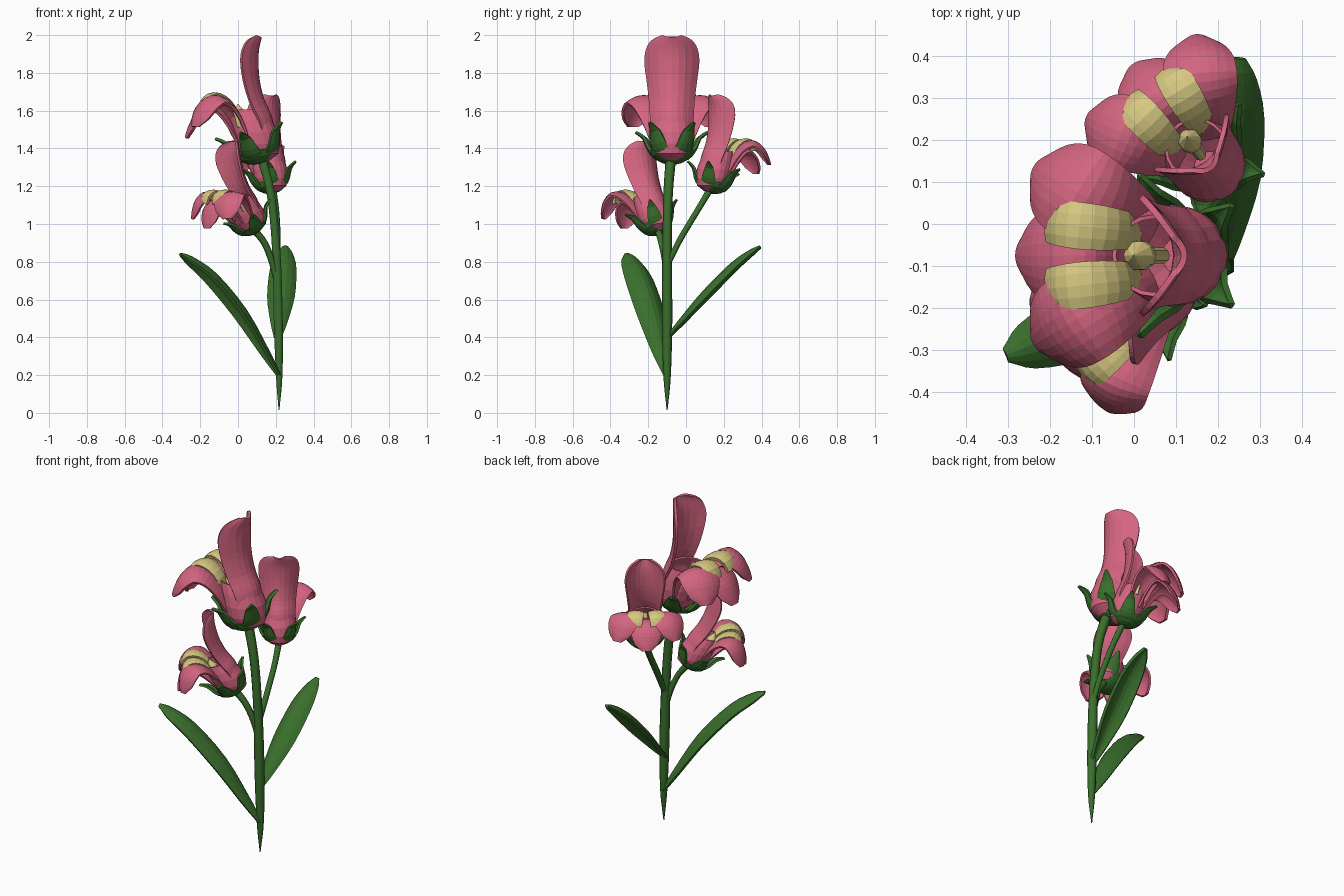
import bpy, math
from math import radians as rad, cos, sin, pi
from mathutils import Matrix, Vector

if "Cube" in bpy.data.objects:
    bpy.data.objects.remove(bpy.data.objects["Cube"])


def mat(name, rgb):
    m = bpy.data.materials.new(name)
    m.diffuse_color = (*rgb, 1)
    m.use_nodes = True
    m.node_tree.nodes["Principled BSDF"].inputs["Base Color"].default_value = m.diffuse_color
    return m


PINK = mat("petal_pink", (0.66, 0.13, 0.22))
GREEN = mat("leaf_green", (0.042, 0.16, 0.025))
YELLOW = mat("palate_yellow", (0.68, 0.58, 0.22))


def make(name, verts, faces, material, M, thick=0.0):
    me = bpy.data.meshes.new(name)
    me.from_pydata([M @ Vector(v) for v in verts], [], faces)
    me.materials.append(material)
    ob = bpy.data.objects.new(name, me)
    bpy.context.collection.objects.link(ob)
    if thick:
        s = ob.modifiers.new("thickness", 'SOLIDIFY')
        s.thickness, s.offset = thick, 0
    return ob


def smooth_path(pts, sub):
    # Catmull-Rom through tuples of any length
    p = [Vector(q) for q in pts]
    p = [2 * p[0] - p[1]] + p + [2 * p[-1] - p[-2]]
    out = []
    for i in range(1, len(p) - 2):
        a, b, c, d = p[i - 1:i + 3]
        for k in range(sub):
            t = k / sub
            out.append(0.5 * (2 * b + (c - a) * t + (2 * a - 5 * b + 4 * c - d) * t * t
                              + (3 * b - a - 3 * c + d) * t ** 3))
    return out + [p[-2]]


def sheet(name, pts, az, bow, material, M, thick, nv=8, sub=3, shift=0.0):
    # curved blade: pts are (reach, height, half width), bow bends the edges along the normal
    rows = smooth_path(pts, sub)
    a, s = Vector((cos(az), sin(az), 0)), Vector((-sin(az), cos(az), 0))
    verts, faces = [], []
    for i, q in enumerate(rows):
        t = rows[min(i + 1, len(rows) - 1)] - rows[max(i - 1, 0)]
        n = (a * -t[1] + Vector((0, 0, t[0]))).normalized()
        w = max(q[2], 0.004)
        for j in range(nv + 1):
            k = 2 * j / nv - 1
            verts.append(a * q[0] + Vector((0, 0, q[1])) + s * (w * k + shift) + n * (bow * w * k * k))
    for i in range(len(rows) - 1):
        for j in range(nv):
            b = i * (nv + 1) + j
            faces.append((b, b + 1, b + nv + 2, b + nv + 1))
    return make(name, verts, faces, material, M, thick)


def lathe(name, rings, material, M, sides=16, thick=0.0):
    # rings are (offset, height, radius)
    verts, faces = [], []
    for u, z, r in rings:
        verts += [(u + r * cos(2 * pi * k / sides), r * sin(2 * pi * k / sides), z) for k in range(sides)]
    for i in range(len(rings) - 1):
        for k in range(sides):
            b, c = i * sides, (k + 1) % sides
            faces.append((b + k, b + c, b + sides + c, b + sides + k))
    faces.append(tuple(reversed(range(sides))))
    return make(name, verts, faces, material, M, thick)


def stem(name, pts, depth):
    # pts are x, y, z, relative radius
    rows = smooth_path(pts, 4)
    cu = bpy.data.curves.new(name, 'CURVE')
    cu.dimensions = '3D'
    cu.bevel_depth, cu.bevel_resolution, cu.use_fill_caps = depth, 1, True
    sp = cu.splines.new('POLY')
    sp.points.add(len(rows) - 1)
    for p, q in zip(sp.points, rows):
        p.co, p.radius = (q[0], q[1], q[2], 1), max(q[3], 0.05)
    cu.materials.append(GREEN)
    bpy.context.collection.objects.link(bpy.data.objects.new(name, cu))


HOOD = [(-0.075, 0.15, 0.105), (-0.055, 0.24, 0.11), (-0.015, 0.33, 0.115), (0.008, 0.43, 0.128),
        (0.014, 0.52, 0.14), (0.012, 0.58, 0.132), (0.004, 0.625, 0.10), (-0.004, 0.655, 0.045)]
LOBE_MID = [(0.10, 0.10, 0.06), (0.15, 0.20, 0.08), (0.21, 0.28, 0.10), (0.28, 0.29, 0.11),
            (0.34, 0.24, 0.105), (0.375, 0.17, 0.08), (0.39, 0.12, 0.03)]
LOBE_SIDE = [(0.09, 0.12, 0.07), (0.14, 0.23, 0.09), (0.21, 0.315, 0.105), (0.29, 0.34, 0.11),
             (0.355, 0.295, 0.105), (0.39, 0.23, 0.08), (0.405, 0.18, 0.03)]
PALATE = [(0.11, 0.18, 0.04), (0.14, 0.28, 0.043), (0.19, 0.335, 0.05), (0.25, 0.353, 0.053),
          (0.30, 0.33, 0.05), (0.325, 0.28, 0.045)]
SEPAL = [(0.03, 0.0, 0.03), (0.09, 0.02, 0.05), (0.13, 0.07, 0.045), (0.155, 0.13, 0.028), (0.20, 0.17, 0.004)]


def flower(tag, loc, heading, tilt, size):
    M = Matrix.Translation(loc) @ Matrix.Rotation(rad(heading), 4, 'Z') \
        @ Matrix.Rotation(rad(tilt), 4, 'Y') @ Matrix.Scale(size, 4)
    # corolla tube and upright hood
    lathe(tag + "_tube", [(0, 0.005, 0.05), (0, 0.04, 0.095), (0.01, 0.09, 0.112), (0.025, 0.15, 0.116),
                          (0.045, 0.21, 0.108), (0.07, 0.27, 0.092)], PINK, M, 20, 0.01 * size)
    sheet(tag + "_hood", HOOD, 0, -0.6, PINK, M, 0.015 * size)
    # lower lip
    sheet(tag + "_middle_lobe", LOBE_MID, 0, -0.3, PINK, M, 0.015 * size)
    for side, sg in (("left", 1), ("right", -1)):
        sheet(f"{tag}_{side}_lobe", LOBE_SIDE, sg * rad(31), -0.35, PINK, M, 0.015 * size)
        sheet(f"{tag}_{side}_palate", PALATE, sg * rad(6), -0.2, YELLOW, M, 0.02 * size, 4, 2, sg * 0.045)
    # pistil
    lathe(tag + "_pistil", [(0.05, 0.06, 0.02), (0.09, 0.19, 0.02), (0.098, 0.22, 0.036),
                            (0.105, 0.25, 0.035), (0.112, 0.28, 0.016), (0.116, 0.30, 0.002)], YELLOW, M, 10)
    # calyx cup and sepals
    C = M @ Matrix.Rotation(rad(14), 4, 'Y')
    lathe(tag + "_calyx", [(0, -0.01, 0.03), (0, 0.0, 0.06), (0, 0.025, 0.098), (0, 0.055, 0.112)],
          GREEN, C, 15, 0.01 * size)
    for k in range(5):
        sheet(f"{tag}_sepal_{k + 1}", SEPAL, 2 * pi * k / 5, 0.3, GREEN, C, 0.016 * size, 4, 2)


flower("top_flower", (0.115, -0.075, 1.335), 180, 0, 1.0)
flower("back_flower", (0.18, 0.135, 1.175), 127, 0, 0.77)
flower("low_flower", (0.08, -0.148, 0.96), 216, 14, 0.75)

# stalks
stem("main_stem", [(0.217, -0.1, 0.015, 0.1), (0.218, -0.1, 0.2, 0.8), (0.213, -0.1, 0.5, 1.1),
                   (0.203, -0.1, 0.85, 1.0), (0.175, -0.095, 1.15, 1.0), (0.125, -0.08, 1.35, 1.1)], 0.025)
stem("back_stalk", [(0.207, -0.1, 0.78, 0.8), (0.208, -0.03, 0.92, 0.9), (0.20, 0.06, 1.07, 0.9),
                    (0.182, 0.132, 1.19, 1.0)], 0.02)
stem("low_stalk", [(0.207, -0.1, 0.69, 0.8), (0.18, -0.11, 0.80, 0.9), (0.14, -0.13, 0.9, 0.9),
                   (0.085, -0.148, 0.97, 1.0)], 0.02)

# leaves, arched across so the edges hang below the midrib
sheet("lower_leaf", [(0, 0, 0.015), (0.07, 0.13, 0.045), (0.20, 0.345, 0.075), (0.37, 0.535, 0.075),
                     (0.50, 0.62, 0.05), (0.565, 0.64, 0.012)], math.atan2(-0.21, -0.52), -0.6,
      GREEN, Matrix.Translation((0.22, -0.1, 0.2)), 0.016, 6, 3)
sheet("upper_leaf", [(0, 0, 0.015), (0.07, 0.09, 0.04), (0.19, 0.235, 0.068), (0.34, 0.385, 0.065),
                     (0.44, 0.455, 0.04), (0.495, 0.48, 0.01)], math.atan2(0.49, 0.04), -0.55,
      GREEN, Matrix.Translation((0.21, -0.1, 0.4)), 0.016, 6, 3)
